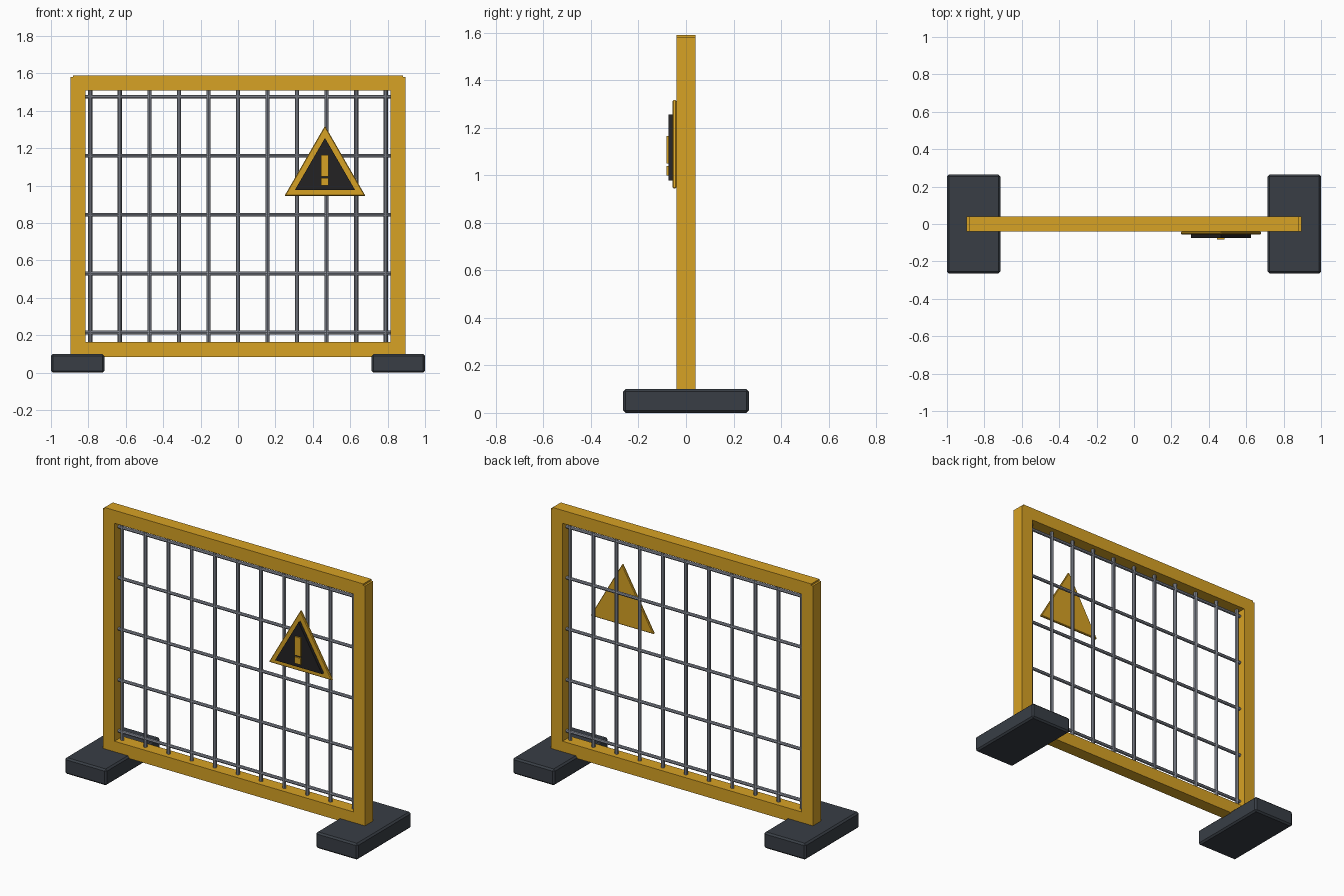
import bpy, math
from mathutils import Matrix

cube = bpy.data.objects.get("Cube")
if cube:
    bpy.data.objects.remove(cube, do_unlink=True)


def material(name, rgb):
    m = bpy.data.materials.new(name)
    m.use_nodes = True
    m.diffuse_color = (*rgb, 1)
    m.node_tree.nodes["Principled BSDF"].inputs["Base Color"].default_value = (*rgb, 1)
    return m


YELLOW = material("safety_yellow", (0.68, 0.36, 0.018))
STEEL = material("steel_grey", (0.27, 0.29, 0.34))
RUBBER = material("dark_rubber", (0.04, 0.048, 0.06))
BLACK = material("sign_black", (0.017, 0.016, 0.017))


def finish(name, mat, bevel):
    ob = bpy.context.object
    ob.name = name
    ob.data.materials.append(mat)
    if bevel:
        mod = ob.modifiers.new("edge", "BEVEL")
        mod.width = bevel
        mod.segments = 1
    return ob


def box(name, mat, x, y, z, bevel=0):
    """Box from (min, max) pairs along each axis."""
    bpy.ops.mesh.primitive_cube_add(size=1)
    ob = bpy.context.object
    spans = (x, y, z)
    scale = Matrix.Diagonal([b - a for a, b in spans] + [1])
    centre = Matrix.Translation([(a + b) / 2 for a, b in spans])
    ob.data.transform(centre @ scale)
    return finish(name, mat, bevel)


def rod(name, radius, length, location, rotation=(0, 0, 0)):
    bpy.ops.mesh.primitive_cylinder_add(vertices=8, radius=radius, depth=length,
                                        location=location, rotation=rotation)
    finish(name, STEEL, 0)
    bpy.ops.object.shade_smooth_by_angle()


def triangle(name, mat, radius, front, back, bevel=0):
    """Upright triangular plate facing the front."""
    bpy.ops.mesh.primitive_cylinder_add(vertices=3, radius=radius, depth=back - front)
    ob = bpy.context.object
    place = Matrix.Translation((SIGN_X, (front + back) / 2, SIGN_Z))
    ob.data.transform(place @ Matrix.Rotation(math.pi / 2, 4, "X"))
    # Keep one corner pointing straight up
    if max(v.co.z for v in ob.data.vertices) < SIGN_Z + radius * 0.9:
        ob.data.transform(place @ Matrix.Rotation(math.pi, 4, "Y") @ place.inverted())
    return finish(name, mat, bevel)


# Feet and upright posts
DEPTH = (-0.04, 0.04)
for side, s in (("left", 1), ("right", -1)):
    box(side + "_foot", RUBBER, sorted((s * 0.715, s)), (-0.265, 0.265), (0, 0.1), 0.01)
    box(side + "_post", YELLOW, sorted((s * 0.815, s * 0.895)), DEPTH, (0.09, 1.58))

# Frame rails
box("top_rail", YELLOW, (-0.883, 0.883), DEPTH, (1.51, 1.59))
box("bottom_rail", YELLOW, (-0.883, 0.883), DEPTH, (0.085, 0.165))

# Mesh infill
for i in range(11):
    rod(f"vertical_bar_{i + 1}", 0.011, 1.37, (-0.79 + i * 0.158, 0, 0.8375))
for i in range(5):
    rod(f"horizontal_bar_{i + 1}", 0.01, 1.64, (0, 0, 0.215 + i * 0.315),
        (0, math.pi / 2, 0))

# Warning sign
SIGN_X, SIGN_Z = 0.465, 1.07
triangle("sign_plate", YELLOW, 0.25, -0.056, -0.04, 0.004)
triangle("sign_panel", BLACK, 0.185, -0.074, -0.056)
MARK_X = (SIGN_X - 0.02, SIGN_X + 0.02)
box("sign_mark_stroke", YELLOW, MARK_X, (-0.083, -0.074), (1.05, 1.165))
box("sign_mark_dot", YELLOW, MARK_X, (-0.083, -0.074), (1.0, 1.04))
